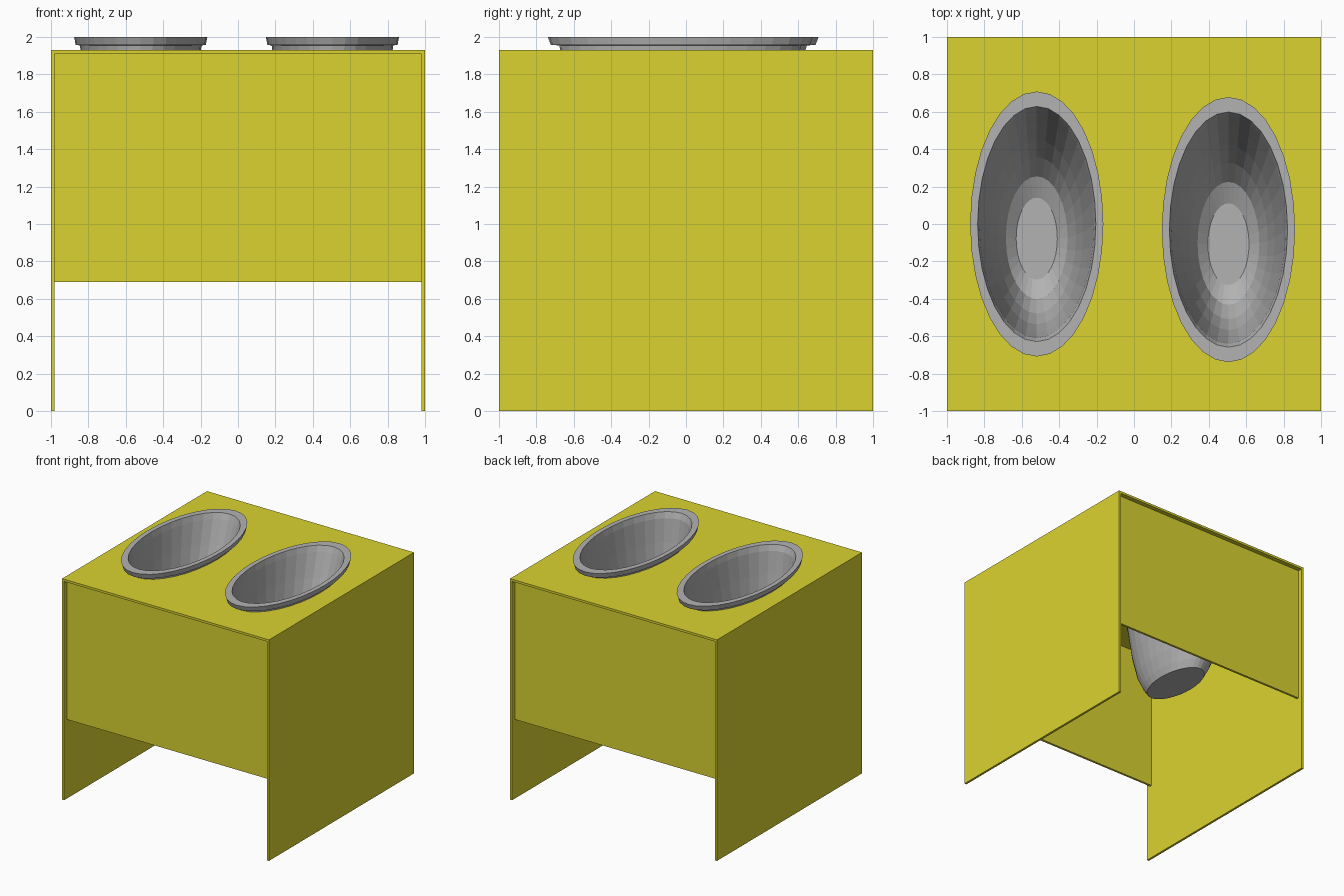
import bpy, bmesh, math

if "Cube" in bpy.data.objects:
    bpy.data.objects.remove(bpy.data.objects["Cube"])

yellow = bpy.data.materials.new("yellow_board")
yellow.diffuse_color = (0.70, 0.65, 0.03, 1)
yellow.use_nodes = True
yellow.node_tree.nodes["Principled BSDF"].inputs["Base Color"].default_value = yellow.diffuse_color
grey = bpy.data.materials.new("bowl_grey")
grey.diffuse_color = (0.45, 0.45, 0.45, 1)
grey.use_nodes = True
grey.node_tree.nodes["Principled BSDF"].inputs["Base Color"].default_value = grey.diffuse_color

H = 1.93   # height of the stand
T = 0.02   # board thickness
SIDES = 32


def finish(name, bm, mat):
    bmesh.ops.recalc_face_normals(bm, faces=bm.faces)
    me = bpy.data.meshes.new(name)
    bm.to_mesh(me)
    bm.free()
    me.materials.append(mat)
    ob = bpy.data.objects.new(name, me)
    bpy.context.collection.objects.link(ob)
    return ob


def board(name, lo, hi):
    bm = bmesh.new()
    bmesh.ops.create_cube(bm, size=1)
    for v in bm.verts:
        v.co = [lo[i] if v.co[i] < 0 else hi[i] for i in range(3)]
    return finish(name, bm, yellow)


def lathe_oval(name, profile, cx, cy, mat, skew=0.0):
    """Stack of oval rings (twice as long in y), closed at both ends."""
    bm = bmesh.new()
    rings = []
    for r, z in profile:
        shift = -skew * max(0, (1.95 - z) / 0.83)
        rings.append([bm.verts.new((cx + r * math.cos(a), cy + shift + 1.99 * r * math.sin(a), z))
                      for a in (2 * math.pi * i / SIDES for i in range(SIDES))])
    for a, b in zip(rings, rings[1:]):
        for i in range(SIDES):
            j = (i + 1) % SIDES
            bm.faces.new((a[i], a[j], b[j], b[i]))
    bm.faces.new(rings[0])
    bm.faces.new(rings[-1])
    return finish(name, bm, mat)


# Stand boards
top = board("top_board", (-1 + T, -1, H - T), (1 - T, 1, H))
for s, n in ((-1, "left"), (1, "right")):
    xs = sorted((s, s * (1 - T)))
    board(n + "_side", (xs[0], -1, 0), (xs[1], 1, H))
for s, n in ((-1, "front"), (1, "back")):
    ys = sorted((s * 0.96, s * (0.96 - T)))
    board(n + "_panel", (-1 + T, ys[0], 0.69), (1 - T, ys[1], H - T))

# Bowl section: outside from the base up, over the lip, down to the inner floor
section = [(0.16, 1.12), (0.185, 1.18), (0.222, 1.30), (0.26, 1.50), (0.293, 1.75),
           (0.322, 1.93), (0.325, 1.955), (0.348, 1.957), (0.356, 2.0), (0.316, 2.0),
           (0.306, 1.95), (0.282, 1.75), (0.248, 1.50), (0.21, 1.32), (0.165, 1.19),
           (0.11, 1.14)]

for n, cx, cy in (("left", -0.52, 0.0), ("right", 0.505, -0.03)):
    # Hole through the top board
    cutter = lathe_oval(n + "_hole_cutter", [(0.318, 1.8), (0.318, 2.1)], cx, cy, yellow)
    cutter.hide_render = True
    cutter.hide_set(True)
    mod = top.modifiers.new(n + "_hole", "BOOLEAN")
    mod.operation = "DIFFERENCE"
    mod.solver = "EXACT"
    mod.object = cutter
    lathe_oval(n + "_bowl", section, cx, cy, grey, skew=0.08)
